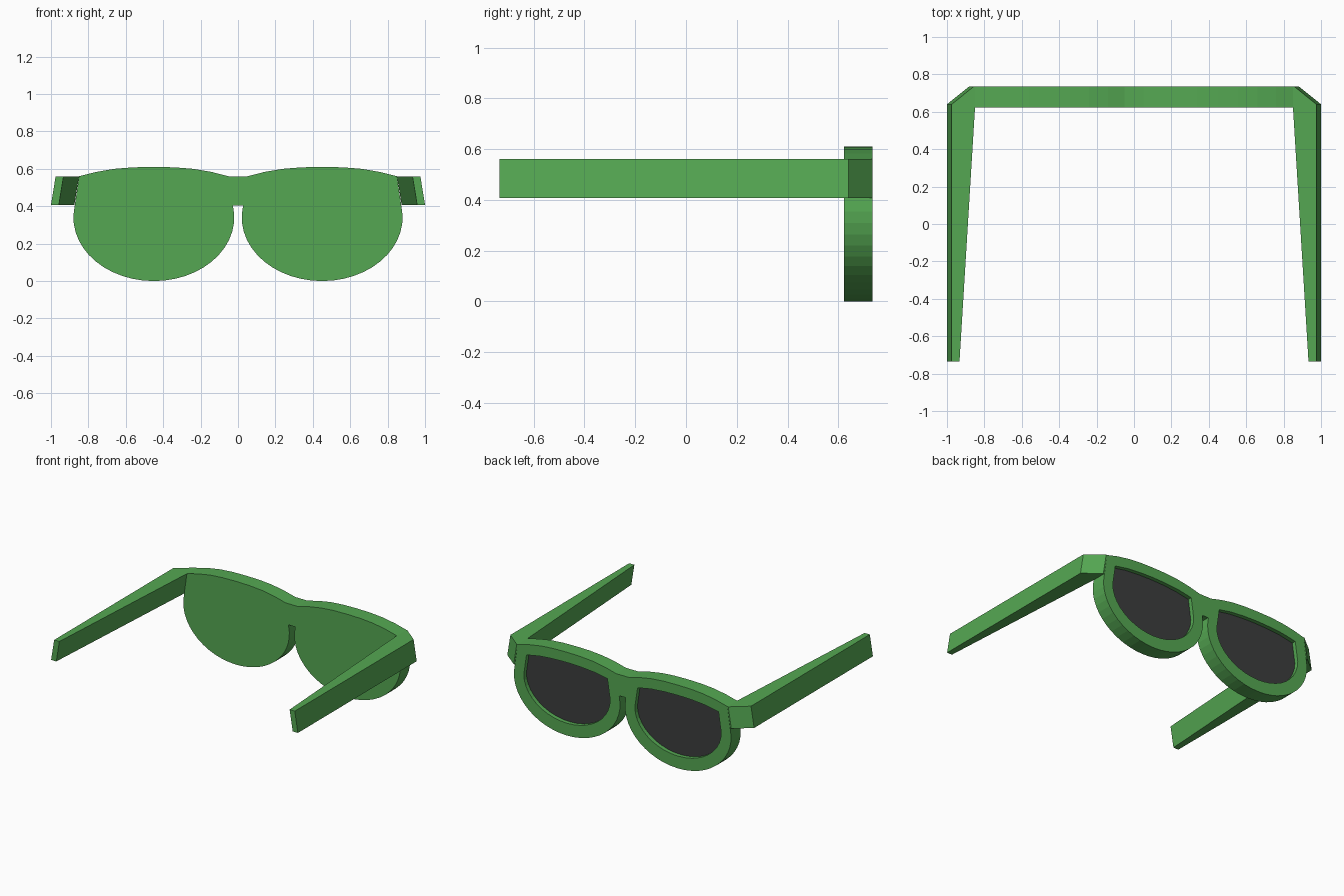
import bpy, bmesh
from math import sin, cos, radians

if "Cube" in bpy.data.objects:
    bpy.data.objects.remove(bpy.data.objects["Cube"])

Y_BACK, Y_FRONT, Y_POCKET = 0.623, 0.735, 0.705


def material(name, color):
    m = bpy.data.materials.new(name)
    m.diffuse_color = color
    m.use_nodes = True
    m.node_tree.nodes["Principled BSDF"].inputs["Base Color"].default_value = m.diffuse_color
    return m


green = material("green_plastic", (0.09, 0.39, 0.085, 1))
dark = material("dark_glass", (0.045, 0.047, 0.048, 1))


def loft(name, ring_a, ring_b, mat=None):
    """Closed solid between two matching rings of points."""
    bm = bmesh.new()
    a = [bm.verts.new(p) for p in ring_a]
    b = [bm.verts.new(p) for p in ring_b]
    bm.faces.new(a)
    bm.faces.new(b)
    n = len(a)
    for i in range(n):
        j = (i + 1) % n
        bm.faces.new((a[i], a[j], b[j], b[i]))
    bmesh.ops.recalc_face_normals(bm, faces=bm.faces)
    me = bpy.data.meshes.new(name)
    bm.to_mesh(me)
    bm.free()
    ob = bpy.data.objects.new(name, me)
    bpy.context.collection.objects.link(ob)
    if mat:
        me.materials.append(mat)
    return ob


def slab(name, pts, y0, y1, mat=None):
    """Front-view outline given thickness along y."""
    return loft(name, [(x, y0, z) for x, z in pts], [(x, y1, z) for x, z in pts], mat)


def arc(cx, cz, rx, rz, start, end, n):
    angles = [radians(start + (end - start) * i / n) for i in range(n + 1)]
    return [(cx + rx * cos(t), cz + rz * sin(t)) for t in angles]


# Frame outline: brow curve, rounded lower rim, bridge notch
half = [(0.05, 0.56), (0.14, 0.583), (0.24, 0.6), (0.34, 0.608), (0.45, 0.61),
        (0.56, 0.608), (0.66, 0.6), (0.76, 0.583), (0.85, 0.56)]
half += arc(0.45, 0.34, 0.43, 0.34, 10, -190, 26)
half += [(0.025, 0.405)]
frame = slab("frame", half + [(-x, z) for x, z in reversed(half)], Y_BACK, Y_FRONT, green)

# Lens shape: domed top with corners, rounded below
lens = [(0.122, 0.503), (0.23, 0.523), (0.34, 0.532), (0.45, 0.535),
        (0.56, 0.532), (0.67, 0.523), (0.778, 0.503)]
lens += arc(0.45, 0.355, 0.35, 0.265, 0, -180, 20)

# Arm seen from above; its lower edge leans outward
arm = [(0.85, Y_BACK), (0.85, Y_FRONT), (0.857, Y_FRONT), (0.975, 0.64),
       (0.975, -0.735), (0.933, -0.735)]

for side, s in (("right", 1), ("left", -1)):
    pts = [(s * x, z) for x, z in lens]

    # Recess in the frame
    cutter = slab("lens_cutter", pts, Y_POCKET - 0.005, Y_FRONT + 0.1)
    cutter.hide_render = True
    mod = frame.modifiers.new("pocket", "BOOLEAN")
    mod.operation = "DIFFERENCE"
    mod.solver = "EXACT"
    mod.object = cutter
    bpy.context.view_layer.objects.active = frame
    bpy.ops.object.modifier_apply(modifier=mod.name)
    bpy.data.objects.remove(cutter)

    # Dark lens on the recess floor
    slab(side + "_lens", pts, Y_POCKET - 0.012, Y_POCKET, dark)

    # Temple arm with chamfered hinge corner
    loft(side + "_arm", [(s * x, y, 0.56) for x, y in arm],
         [(s * (x + 0.025), y, 0.407) for x, y in arm], green)
